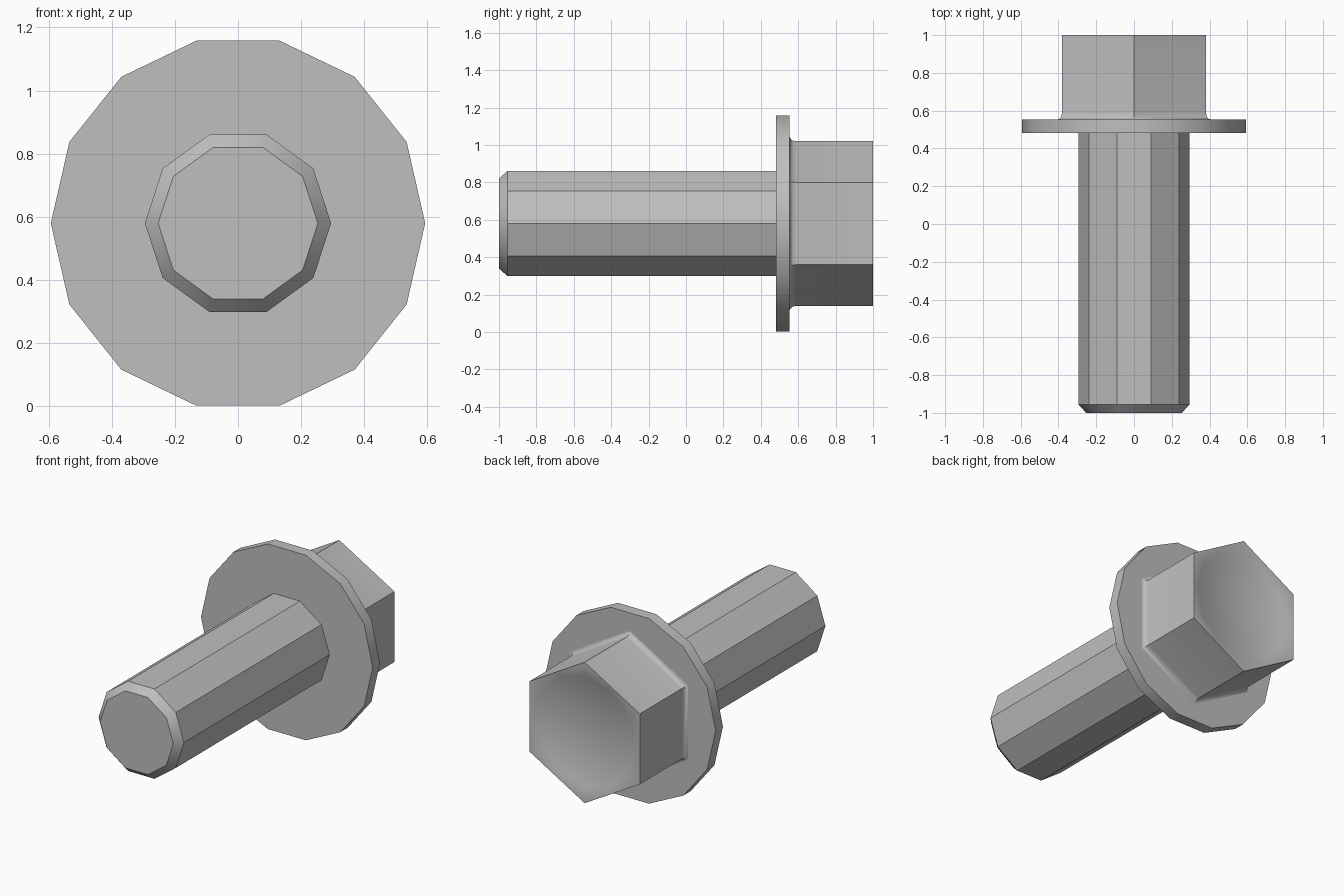
import bpy
import bmesh
from math import sin, cos, pi, radians

cube = bpy.data.objects.get("Cube")
if cube:
    bpy.data.objects.remove(cube, do_unlink=True)

AXIS_Z = 0.58  # height of the bolt axis

steel = bpy.data.materials.new("grey steel")
steel.use_nodes = True
colour = (0.52, 0.52, 0.52, 1)
steel.diffuse_color = colour
steel.node_tree.nodes["Principled BSDF"].inputs["Base Color"].default_value = colour


def ring(bm, sides, radius, y, phase=0.0):
    """Closed loop of vertices around the bolt axis."""
    angles = [phase + 2 * pi * i / sides for i in range(sides)]
    return [bm.verts.new((radius * cos(a), y, AXIS_Z + radius * sin(a))) for a in angles]


def loft(bm, rings):
    """Quads between neighbouring rings of equal size."""
    for low, high in zip(rings, rings[1:]):
        for i in range(len(low)):
            j = (i + 1) % len(low)
            bm.faces.new((low[i], low[j], high[j], high[i]))


def finish(bm, name):
    bmesh.ops.recalc_face_normals(bm, faces=bm.faces)
    mesh = bpy.data.meshes.new(name)
    bm.to_mesh(mesh)
    bm.free()
    mesh.materials.append(steel)
    obj = bpy.data.objects.new(name, mesh)
    bpy.context.collection.objects.link(obj)
    bpy.ops.object.select_all(action="DESELECT")
    obj.select_set(True)
    bpy.context.view_layer.objects.active = obj
    bpy.ops.object.shade_smooth_by_angle(angle=radians(30))


def prism(name, sides, profile):
    """Capped solid from (radius, y) steps."""
    bm = bmesh.new()
    rings = [ring(bm, sides, r, y) for r, y in profile]
    loft(bm, rings)
    bm.faces.new(rings[0])
    bm.faces.new(rings[-1])
    finish(bm, name)


# Shank with a chamfered tip, and the round flange
prism("shank", 10, [(0.253, -1), (0.295, -0.955), (0.295, 0.5)])
prism("flange", 14, [(0.593, 0.482), (0.593, 0.554)])

# Hexagonal head with a fillet at its foot
bm = bmesh.new()
profile = [(0.467, 0.553), (0.455, 0.558), (0.445, 0.568), (0.44, 0.59), (0.44, 1)]
hexes = [ring(bm, 6, r, y, pi / 6) for r, y in profile]
loft(bm, hexes)
bm.faces.new(hexes[0])

# Shallow dished recess in the end of the head
dish = [ring(bm, 12, r, y) for r, y in [(0.375, 1), (0.345, 0.985)]]
loft(bm, dish)
bm.faces.new(dish[-1])
rim = [e for e in bm.edges if e.is_boundary]
bmesh.ops.triangle_fill(bm, use_beauty=True, use_dissolve=False, edges=rim, normal=(0, 1, 0))
finish(bm, "hex_head")
